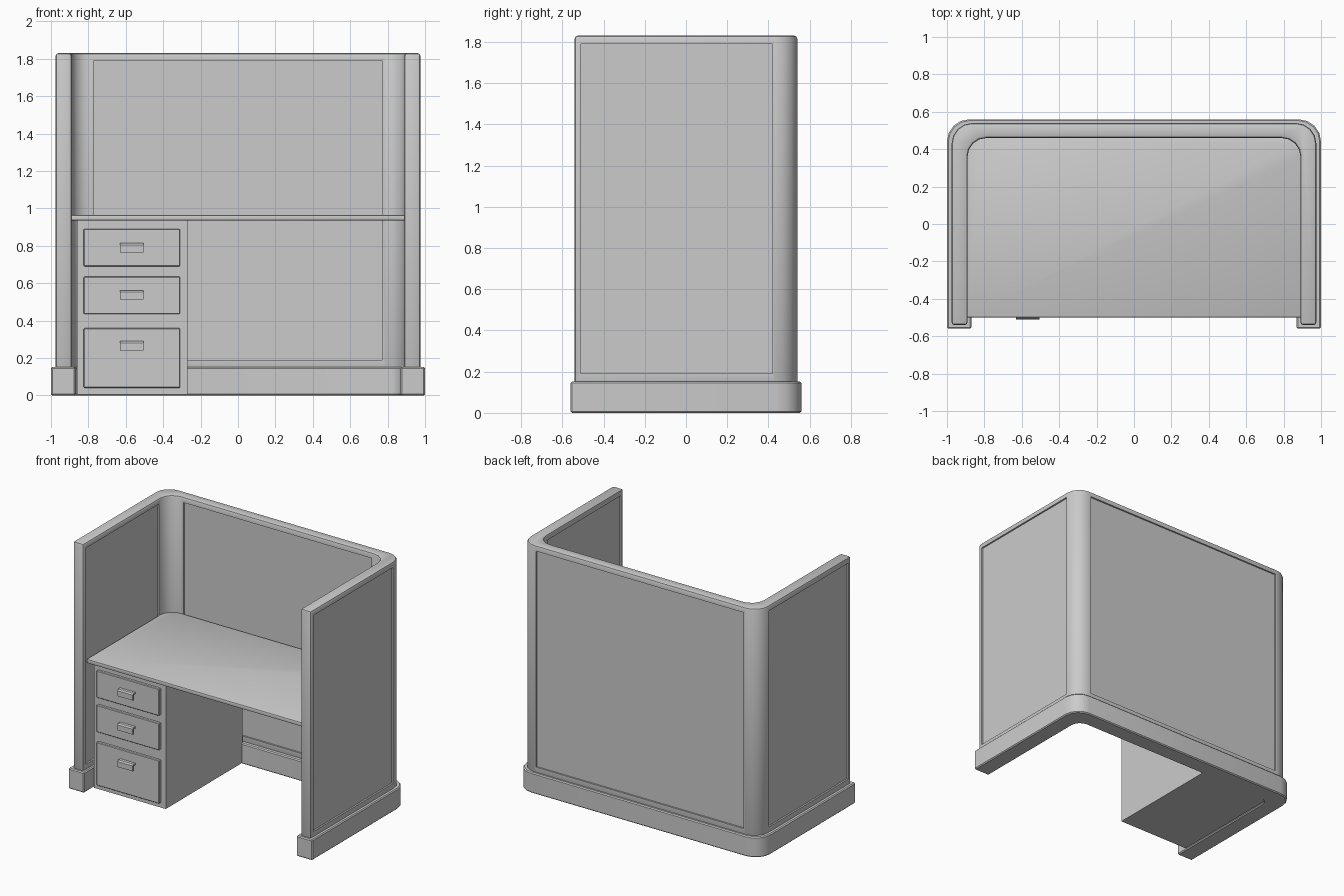
import bpy, bmesh, math

if "Cube" in bpy.data.objects:
    bpy.data.objects.remove(bpy.data.objects["Cube"])


def finish(name, bm, bevel=0.0, segments=2, cutter=None):
    """Turn a bmesh into an object, apply cuts and bevels, shade it."""
    bmesh.ops.recalc_face_normals(bm, faces=bm.faces)
    mesh = bpy.data.meshes.new(name)
    bm.to_mesh(mesh)
    bm.free()
    ob = bpy.data.objects.new(name, mesh)
    bpy.context.collection.objects.link(ob)
    bpy.ops.object.select_all(action='DESELECT')
    bpy.context.view_layer.objects.active = ob
    ob.select_set(True)
    if bevel:
        m = ob.modifiers.new("Bevel", 'BEVEL')
        m.width, m.segments = bevel, segments
        m.limit_method, m.angle_limit = 'ANGLE', math.radians(35)
        bpy.ops.object.modifier_apply(modifier=m.name)
    if cutter:
        m = ob.modifiers.new("Recess", 'BOOLEAN')
        m.operation, m.solver, m.object = 'DIFFERENCE', 'EXACT', cutter
        bpy.ops.object.modifier_apply(modifier=m.name)
        bpy.data.objects.remove(cutter)
    bpy.ops.object.shade_smooth_by_angle(angle=math.radians(32))
    return ob


def add_box(bm, x0, x1, y0, y1, z0, z1):
    vs = bmesh.ops.create_cube(bm, size=1)['verts']
    for v in vs:
        v.co = (x1 if v.co.x > 0 else x0, y1 if v.co.y > 0 else y0, z1 if v.co.z > 0 else z0)


def box(name, dims, bevel=0.0):
    bm = bmesh.new()
    add_box(bm, *dims)
    return finish(name, bm, bevel, 1)


def arch(x, y_front, y_back, r, n=4):
    """Open outline: front right, round both back corners, front left."""
    right = [(x, y_front)]
    for i in range(n + 1):
        a = math.pi / 2 * i / n
        right.append((x - r + r * math.cos(a), y_back - r + r * math.sin(a)))
    return right + [(-px, py) for px, py in reversed(right)]


def prism(name, outline, z0, z1, bevel, segments=2, cutter=None):
    bm = bmesh.new()
    face = bm.faces.new([bm.verts.new((x, y, z0)) for x, y in outline])
    ext = bmesh.ops.extrude_face_region(bm, geom=[face])['geom']
    bmesh.ops.translate(bm, vec=(0, 0, z1 - z0),
                        verts=[g for g in ext if isinstance(g, bmesh.types.BMVert)])
    return finish(name, bm, bevel, segments, cutter)


# Plinth around the foot of the walls
prism("plinth", arch(1.0, -0.56, 0.56, 0.12) + arch(0.87, -0.56, 0.43, 0.07)[::-1],
      0, 0.152, 0.007, 1)

# Recess cutters for the panel faces, inside and outside
D, Z0, Z1 = 0.012, 0.19, 1.79
bm = bmesh.new()
for s in (-1, 1):
    for x, y1 in ((0.975, 0.42), (0.89, 0.345)):
        lo, hi = (x - D, x + 0.03) if x > 0.9 else (x - 0.03, x + D)
        add_box(bm, *sorted((s * lo, s * hi)), -0.51, y1, Z0, Z1)
add_box(bm, -0.85, 0.85, 0.54 - D, 0.57, Z0, Z1)
add_box(bm, -0.77, 0.77, 0.43, 0.46 + D, Z0, Z1)
cutter = finish("panel_cutter", bm)
cutter.hide_render = True

# Wraparound partition wall
prism("partition_wall", arch(0.975, -0.54, 0.54, 0.11) + arch(0.89, -0.54, 0.46, 0.1)[::-1],
      0.13, 1.83, 0.014, 2, cutter)

# Desktop fitted to the inner outline
prism("desktop", arch(0.892, -0.50, 0.462, 0.1), 0.935, 0.965, 0.006)

# Drawer pedestal
box("pedestal", (-0.86, -0.27, -0.46, 0.44, 0.005, 0.94))

# Drawer fronts with hooded pulls
HOOK = [(0, 0.05), (-0.024, 0.05), (-0.032, 0.04), (-0.032, 0.0),
        (-0.024, 0.0), (-0.024, 0.036), (0, 0.036)]
rows = [("top", 0.69, 0.89, 0.765), ("middle", 0.435, 0.635, 0.512), ("bottom", 0.04, 0.36, 0.24)]
for label, z0, z1, hz in rows:
    box(label + "_drawer_front", (-0.825, -0.31, -0.48, -0.45, z0, z1), 0.004)
    bm = bmesh.new()
    face = bm.faces.new([bm.verts.new((-0.63, -0.479 + y, hz + z)) for y, z in HOOK])
    ext = bmesh.ops.extrude_face_region(bm, geom=[face])['geom']
    bmesh.ops.translate(bm, vec=(0.125, 0, 0),
                        verts=[g for g in ext if isinstance(g, bmesh.types.BMVert)])
    finish(label + "_drawer_pull", bm)
